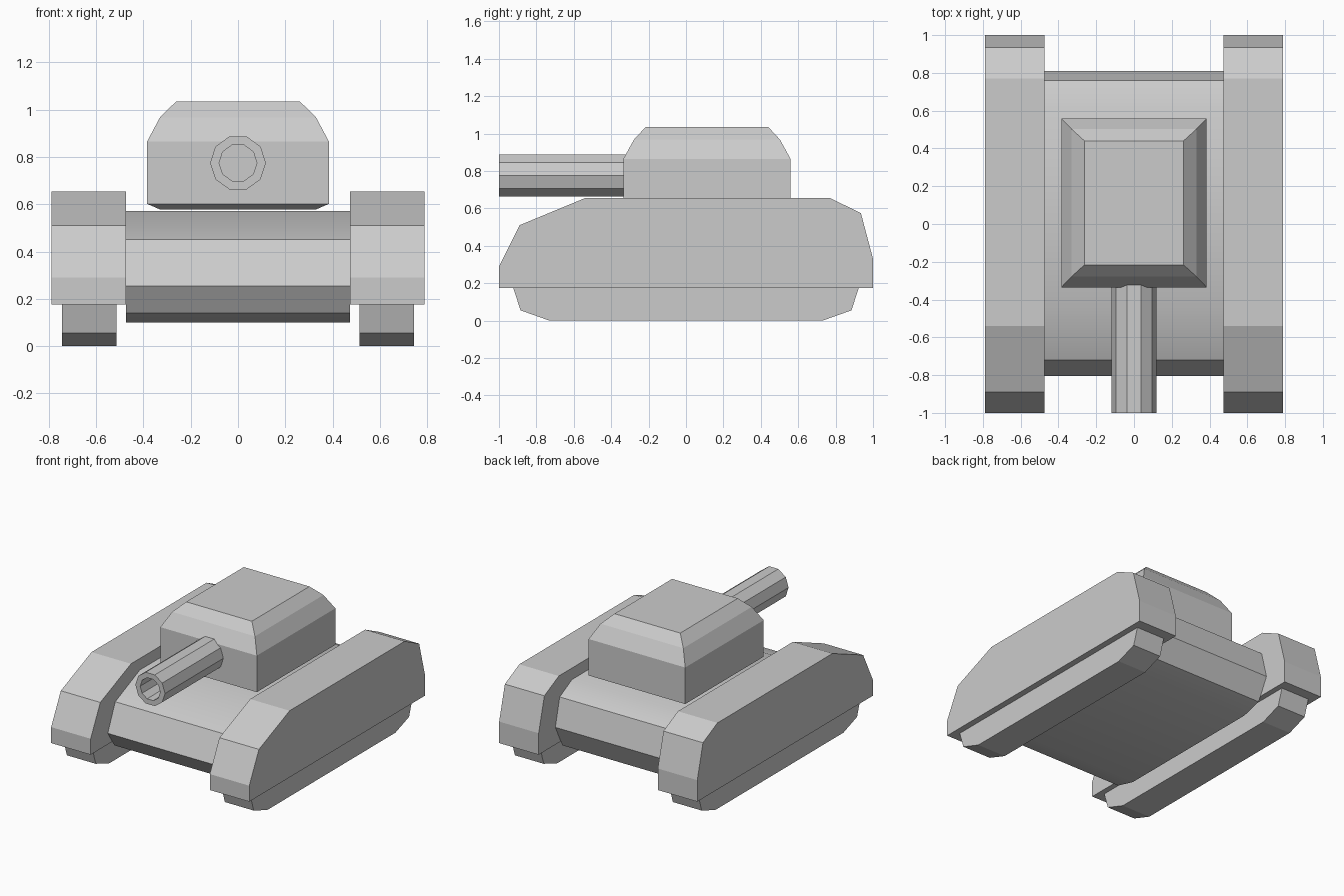
import bpy, bmesh, math

if "Cube" in bpy.data.objects:
    bpy.data.objects.remove(bpy.data.objects["Cube"])


def finish(name, bm, smooth=False, mirror=False):
    bmesh.ops.recalc_face_normals(bm, faces=bm.faces)
    mesh = bpy.data.meshes.new(name)
    bm.to_mesh(mesh)
    bm.free()
    obj = bpy.data.objects.new(name, mesh)
    bpy.context.collection.objects.link(obj)
    if mirror:
        obj.modifiers.new("mirror", 'MIRROR')
    if smooth:
        bpy.ops.object.select_all(action='DESELECT')
        obj.select_set(True)
        bpy.context.view_layer.objects.active = obj
        bpy.ops.object.shade_smooth_by_angle(angle=math.radians(35))
    return obj


def loft(rings, caps=True, closed=False):
    """Skin a list of equal-length point rings."""
    bm = bmesh.new()
    loops = [[bm.verts.new(p) for p in ring] for ring in rings]
    pairs = list(zip(loops, loops[1:]))
    if closed:
        pairs.append((loops[-1], loops[0]))
    n = len(loops[0])
    for a, b in pairs:
        for i in range(n):
            j = (i + 1) % n
            bm.faces.new((a[i], a[j], b[j], b[i]))
    if caps and not closed:
        bm.faces.new(loops[0])
        bm.faces.new(loops[-1])
    return bm


def extrude_x(profile, x0, x1):
    return loft([[(x, y, z) for y, z in profile] for x in (x0, x1)])


# Track guards, one on each side
guard = [(-1, 0.175), (-1, 0.29), (-0.89, 0.51), (-0.54, 0.655),
         (0.77, 0.655), (0.935, 0.575), (1, 0.33), (1, 0.175)]
finish("track_guards", extrude_x(guard, 0.475, 0.79), mirror=True)

# Treads below the guards
half = [(0.925, 0.18), (0.885, 0.055), (0.73, 0)]
tread = half + [(-y, z) for y, z in reversed(half)]
finish("treads", extrude_x(tread, 0.515, 0.745), mirror=True)

# Hull between the tracks
hull = [(-0.58, 0.1), (-0.73, 0.14), (-0.805, 0.255), (-0.72, 0.45),
        (-0.44, 0.572), (0.62, 0.572), (0.76, 0.5), (0.81, 0.3),
        (0.73, 0.14), (0.58, 0.1)]
finish("hull", extrude_x(hull, -0.475, 0.475), smooth=True)

# Turret: stacked rectangles (half width, half length, height)
levels = [(0.33, 0.39, 0.578), (0.385, 0.447, 0.602), (0.385, 0.447, 0.865),
          (0.33, 0.39, 0.968), (0.262, 0.328, 1.035)]
corners = [(-1, -1), (1, -1), (1, 1), (-1, 1)]
finish("turret", loft([[(sx * w, 0.112 + sy * d, z) for sx, sy in corners]
                       for w, d, z in levels]))


# Gun barrel: ten-sided hollow tube
def circle(r, y):
    return [(r * math.cos(i * math.tau / 10), y,
             0.775 + r * math.sin(i * math.tau / 10)) for i in range(10)]


finish("gun_barrel", loft([circle(0.118, -0.32), circle(0.118, -1),
                           circle(0.08, -1), circle(0.08, -0.32)], closed=True),
       smooth=True)
